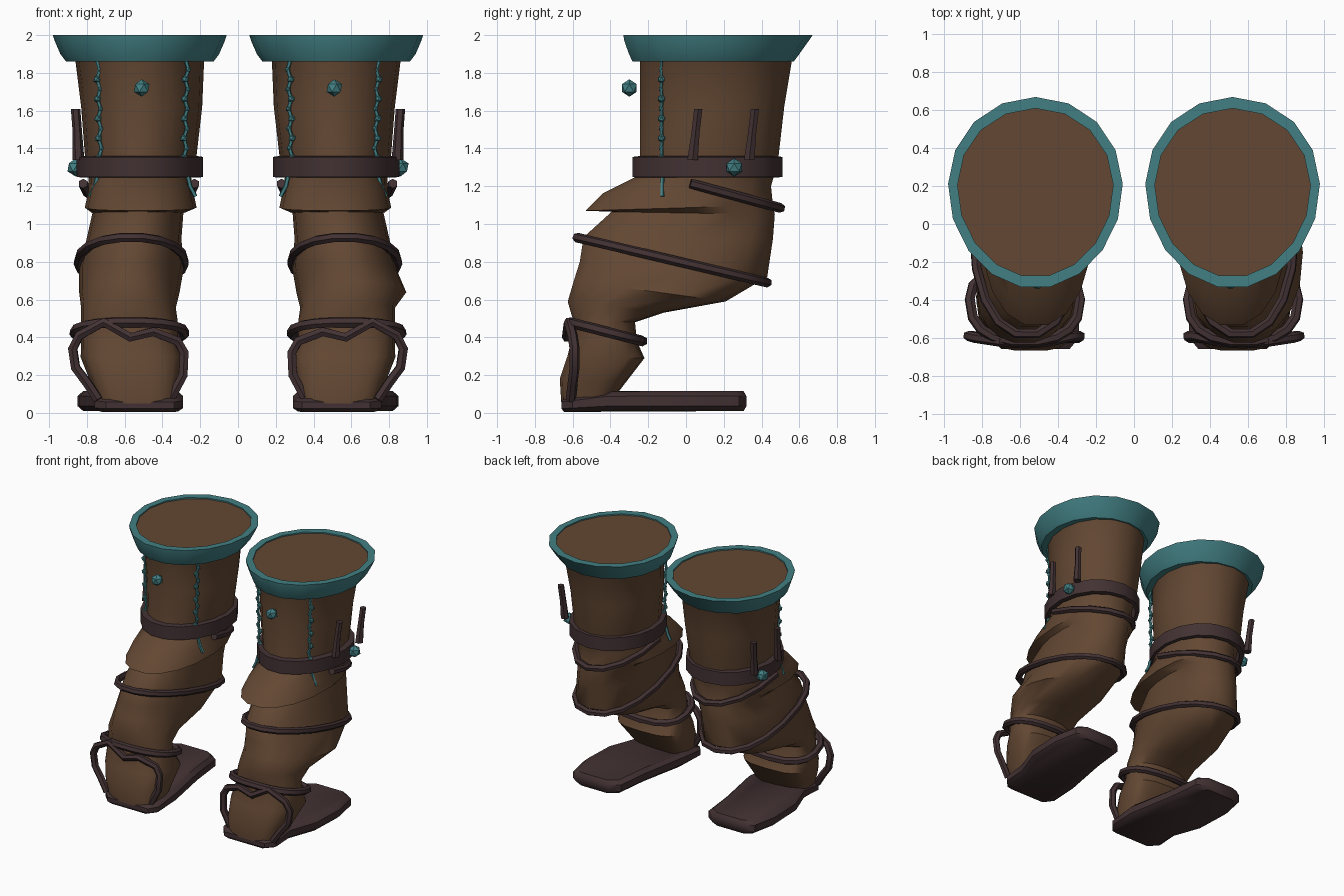
import bpy, bmesh, math
from mathutils import Vector

if "Cube" in bpy.data.objects:
    bpy.data.objects.remove(bpy.data.objects["Cube"])


def material(name, rgb):
    m = bpy.data.materials.new(name)
    m.diffuse_color = (*rgb, 1)
    m.use_nodes = True
    m.node_tree.nodes["Principled BSDF"].inputs["Base Color"].default_value = m.diffuse_color
    return m


LEATHER = material("brown_leather", (0.125, 0.064, 0.033))
TEAL = material("teal_trim", (0.055, 0.215, 0.23))
STRAP = material("dark_strap", (0.055, 0.031, 0.033))
N = 17  # sides of each boot ring


def finish(bm, name, mat, angle=40):
    bmesh.ops.recalc_face_normals(bm, faces=bm.faces)
    me = bpy.data.meshes.new(name)
    bm.to_mesh(me)
    bm.free()
    me.materials.append(mat)
    ob = bpy.data.objects.new(name, me)
    bpy.context.collection.objects.link(ob)
    bpy.ops.object.select_all(action='DESELECT')
    ob.select_set(True)
    bpy.context.view_layer.objects.active = ob
    bpy.ops.object.shade_smooth_by_angle(angle=math.radians(angle))
    return ob


def ring(s, front, back, x0, x1, square=1.0, egg=0.06, start=0, end=N):
    """Egg-shaped ring tilted between a front and a back (y, z) point."""
    pts = []
    for i in range(start, end):
        t = 2 * math.pi * i / N
        a, b = math.sin(t), math.cos(t)
        a = math.copysign(abs(a) ** square, a)
        b = math.copysign(abs(b) ** square, b)
        f = (b + 1) / 2
        x = (x0 + x1) / 2 + a * (x1 - x0) / 2 * (1 + egg * b)
        pts.append(Vector((s * x, front[0] + f * (back[0] - front[0]),
                           front[1] + f * (back[1] - front[1]))))
    return pts


def loft(name, rings, mat, caps=True, closed=False, angle=40):
    bm = bmesh.new()
    rows = [[bm.verts.new(p) for p in r] for r in rings]
    pairs = list(zip(rows, rows[1:]))
    if closed:
        pairs.append((rows[-1], rows[0]))
    for lo, hi in pairs:
        n = len(lo)
        for i in range(n):
            j = (i + 1) % n
            bm.faces.new((lo[i], lo[j], hi[j], hi[i]))
    if caps:
        bm.faces.new(rows[0])
        bm.faces.new(rows[-1])
    return finish(bm, name, mat, angle)


def tube(name, pts, radius, mat, cyclic=False, sides=6):
    """Sweeps a round section along a path."""
    pts = [Vector(p) for p in pts]
    n, rings, prev = len(pts), [], None
    for i, p in enumerate(pts):
        a = pts[(i - 1) % n] if cyclic or i else p
        b = pts[(i + 1) % n] if cyclic or i < n - 1 else p
        d = (b - a).normalized()
        ref = prev if prev else (Vector((0, 0, 1)) if abs(d.z) < 0.8 else Vector((0, 1, 0)))
        u = (ref - d * ref.dot(d)).normalized()
        prev, v = u, d.cross(u)
        rings.append([p + radius * (math.cos(k * math.tau / sides) * u + math.sin(k * math.tau / sides) * v)
                      for k in range(sides)])
    return loft(name, rings, mat, not cyclic, cyclic, 50)


def gem(name, center, r):
    bm = bmesh.new()
    bmesh.ops.create_icosphere(bm, subdivisions=1, radius=r)
    bmesh.ops.translate(bm, vec=center, verts=bm.verts)
    return finish(bm, name, TEAL, 20)


# Front point, back point, inner x, outer x, squareness; from top to toe
BODY = [
    ((-.28, 1.99), (.61, 1.99), .11, .93, 1),
    ((-.25, 1.86), (.56, 1.86), .18, .86, 1),
    ((-.25, 1.62), (.52, 1.62), .19, .83, 1),
    ((-.25, 1.36), (.49, 1.36), .22, .81, 1),
    ((-.27, 1.25), (.47, 1.27), .25, .79, 1),
    ((-.45, 1.16), (.45, 1.20), .24, .79, .9),
    ((-.54, 1.07), (.46, 1.10), .22, .81, .9),
    ((-.40, 1.065), (.47, 1.05), .29, .77, .9),
    ((-.55, .93), (.46, .92), .30, .80, .9),
    ((-.57, .80), (.43, .72), .29, .84, .9),
    ((-.60, .70), (.21, .59), .31, .84, .9),
    ((-.63, .59), (-.12, .53), .33, .83, .9),
    ((-.60, .49), (-.27, .48), .32, .83, .9),
    ((-.60, .42), (-.26, .38), .32, .83, .8),
    ((-.63, .30), (-.22, .29), .29, .83, .65),
    ((-.67, .18), (-.32, .16), .31, .78, .6),
    ((-.66, .03), (-.42, .03), .33, .73, .6),
]
CUFF = [
    ((-.24, 1.86), (.54, 1.86), .19, .85),
    ((-.29, 1.86), (.57, 1.86), .13, .91),
    ((-.31, 1.90), (.60, 1.90), .10, .94),
    ((-.335, 1.97), (.65, 1.97), .07, .97),
    ((-.34, 2.0), (.67, 2.0), .06, .98),
    ((-.28, 2.0), (.61, 2.0), .11, .93),
    ((-.28, 1.98), (.61, 1.98), .11, .93),
]
SOLE = [(.29, -.60), (.34, -.66), (.70, -.66), (.76, -.60), (.76, -.42), (.84, -.2), (.85, .08),
        (.81, .28), (.75, .32), (.46, .32), (.39, .27), (.36, 0), (.29, -.38)]
TOE_ARCH = [(.36, -.60, .07), (.29, -.60, .20), (.285, -.59, .32), (.32, -.59, .38), (.45, -.62, .43),
            (.57, -.63, .40), (.71, -.62, .48), (.84, -.60, .41), (.875, -.59, .34), (.86, -.59, .24),
            (.80, -.60, .16), (.74, -.61, .07)]


def boot(s, side):
    # Leather body: shaft, drooping fold, leg and toe in one skin
    rows = []
    for f, b, x0, x1, sq in BODY:
        bulge = .05 if s > 0 and abs(f[1] - .70) < .01 else 0
        rows.append(ring(s, f, b, x0, x1 + bulge, sq))
    loft(side + "_boot_body", rows, LEATHER, angle=45)
    loft(side + "_cuff", [ring(s, *r) for r in CUFF], TEAL, caps=False, closed=True, angle=30)

    # Wide belt around the shaft
    belt = [((-.27, 1.245), (.48, 1.245), .21, .82), ((-.29, 1.25), (.51, 1.25), .185, .855),
            ((-.29, 1.355), (.51, 1.355), .185, .855), ((-.25, 1.36), (.48, 1.36), .22, .81)]
    loft(side + "_belt", [ring(s, *r) for r in belt], STRAP, caps=False, closed=True)

    # Straps wound around the leg
    tube(side + "_shin_strap", ring(s, (-.585, .93), (.43, .69), .285, .845, .9), .026, STRAP, True)
    tube(side + "_ankle_strap", ring(s, (-.62, .48), (-.23, .38), .285, .865, .8), .028, STRAP, True)
    tube(side + "_back_strap", ring(s, (-.55, 1.37), (.50, 1.085), .23, .82, 1, .06, -4, 5), .026, STRAP)
    tube(side + "_toe_strap", [(s * x, y, z) for x, y, z in TOE_ARCH], .027, STRAP)

    # Foot plate, lower at the toe, with rounded edges
    rows = []
    for inset, lift in ((.03, 0), (0, .25), (0, .75), (.03, 1)):
        row = []
        for x, y in SOLE:
            k = min(1, max(0, (y + .66) / .25))
            lo, hi = .005 + .005 * k, .075 + .04 * k
            cx, cy = .56, -.17
            row.append((s * (x + math.copysign(inset, cx - x)), y + math.copysign(inset * .5, cy - y),
                        lo + (hi - lo) * lift))
        rows.append(row)
    loft(side + "_sole", rows, STRAP)

    # Pegs tucked behind the belt, and studs
    for i, y in enumerate((.035, .335)):
        loft(f"{side}_peg_{i + 1}",
             [[(s * (x + r * math.cos(k * math.pi / 3)), yy + r * math.sin(k * math.pi / 3), z) for k in range(6)]
              for x, yy, z, r in ((.845, y, 1.34, .032), (.85, y + .015, 1.48, .025), (.86, y + .03, 1.61, .025))],
             STRAP)
    gem(side + "_front_stud", (s * .51, -.30, 1.72), .046)
    gem(side + "_belt_stud", (s * .86, .255, 1.30), .048)

    # Beaded lacing on both sides of the front
    for label, x, out in (("inner", .275, -1), ("outer", .735, 1)):
        path = [(s * (x + .008 * (-1) ** i + out * .012 * (i / 10 - .5) * -1), -.13, 1.87 - i * .052)
                for i in range(11)]
        tube(f"{side}_{label}_lace", path, .011, TEAL, sides=5)
        for i, p in enumerate(path[1:]):
            gem(f"{side}_{label}_bead_{i + 1}", p, .021 if i % 2 else .016)
        tube(f"{side}_{label}_lace_end",
             [(s * (x + out * .01), -.125, 1.25), (s * (x + out * .022), -.125, 1.20),
              (s * (x + out * .05), -.125, 1.145)], .012, TEAL, sides=5)


boot(-1, "left")
boot(1, "right")
